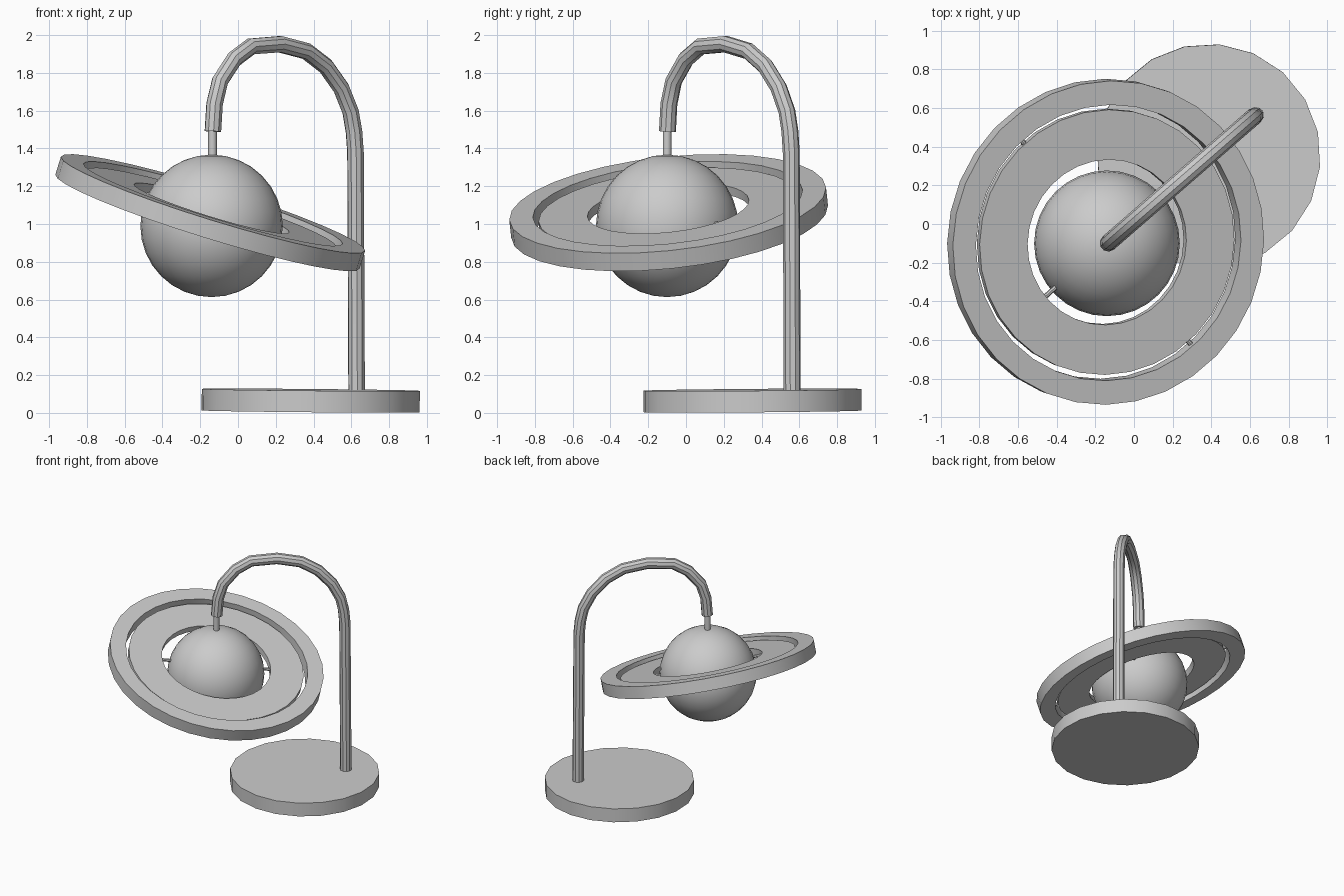
import bpy, bmesh, math
from mathutils import Vector, Matrix

if "Cube" in bpy.data.objects:
    bpy.data.objects.remove(bpy.data.objects["Cube"])


def smooth(obj):
    bpy.ops.object.select_all(action='DESELECT')
    obj.select_set(True)
    bpy.context.view_layer.objects.active = obj
    bpy.ops.object.shade_smooth_by_angle(angle=math.radians(35))


def rod(name, a, b, radius, sides):
    a, b = Vector(a), Vector(b)
    bpy.ops.mesh.primitive_cylinder_add(vertices=sides, radius=radius, depth=(b - a).length)
    obj = bpy.context.object
    obj.name = name
    obj.matrix_world = Matrix.Translation((a + b) / 2) @ (b - a).to_track_quat('Z', 'Y').to_matrix().to_4x4()
    smooth(obj)
    return obj


def ring(name, inner, outer, height, matrix, sides=32):
    bm = bmesh.new()
    loops = []
    for r, z in ((inner, -height / 2), (outer, -height / 2), (outer, height / 2), (inner, height / 2)):
        loops.append([bm.verts.new((r * math.cos(i * math.tau / sides), r * math.sin(i * math.tau / sides), z))
                      for i in range(sides)])
    for k in range(4):
        p, q = loops[k], loops[(k + 1) % 4]
        for i in range(sides):
            j = (i + 1) % sides
            bm.faces.new((p[i], p[j], q[j], q[i]))
    bmesh.ops.recalc_face_normals(bm, faces=bm.faces)
    mesh = bpy.data.meshes.new(name)
    bm.to_mesh(mesh)
    bm.free()
    obj = bpy.data.objects.new(name, mesh)
    bpy.context.collection.objects.link(obj)
    obj.matrix_world = matrix
    smooth(obj)


# Base disc, very slightly tilted
base_axis = Vector((0.009, -0.008, 1)).normalized()
base_mid = Vector((0.385, 0.352, 0.065))
rod("base", base_mid - base_axis * 0.057, base_mid + base_axis * 0.057, 0.58, 20)

# Bent pole: x and z along the diagonal plane
profile = [(0.628, 0.1), (0.622, 1.38), (0.614, 1.49), (0.596, 1.595), (0.546, 1.72),
           (0.464, 1.836), (0.362, 1.915), (0.222, 1.952), (0.069, 1.94), (-0.02, 1.873),
           (-0.095, 1.757), (-0.124, 1.636), (-0.133, 1.49)]
curve = bpy.data.curves.new("pole", 'CURVE')
curve.dimensions = '3D'
curve.bevel_depth = 0.045
curve.bevel_resolution = 3
curve.use_fill_caps = True
spline = curve.splines.new('POLY')
spline.points.add(len(profile) - 1)
for pt, (x, z) in zip(spline.points, profile):
    pt.co = (x, -0.1 + (x + 0.135) * 0.868, z, 1)
pole = bpy.data.objects.new("pole", curve)
bpy.context.collection.objects.link(pole)
bpy.ops.object.select_all(action='DESELECT')
pole.select_set(True)
bpy.context.view_layer.objects.active = pole
bpy.ops.object.convert(target='MESH')
smooth(bpy.context.object)

# Hanging stem and globe
rod("stem", (-0.135, -0.1, 1.3), (-0.135, -0.1, 1.52), 0.023, 12)
bpy.ops.mesh.primitive_uv_sphere_add(segments=32, ring_count=16, radius=0.377, location=(-0.14, -0.1, 0.99))
globe = bpy.context.object
globe.name = "globe"
smooth(globe)

# Two tilted rings
center = Vector((-0.147, -0.092, 1.06))
axis = Vector((0.31, -0.107, 1)).normalized()
tilt = Matrix.Translation(center) @ Vector((0, 0, 1)).rotation_difference(axis).to_matrix().to_4x4()
ring("outer_ring", 0.718, 0.843, 0.1, tilt)
ring("inner_ring", 0.43, 0.69, 0.05, tilt)

# Pins joining globe, inner ring and outer ring on crossed axes
for name, angle, r0, r1 in (("inner_pin", 41, 0.34, 0.44), ("outer_pin", 131, 0.68, 0.73)):
    for k in range(2):
        a = math.radians(angle + 180 * k)
        d = Vector((math.cos(a), math.sin(a), 0))
        rod(f"{name}_{k + 1}", tilt @ (d * r0), tilt @ (d * r1), 0.013, 8)
